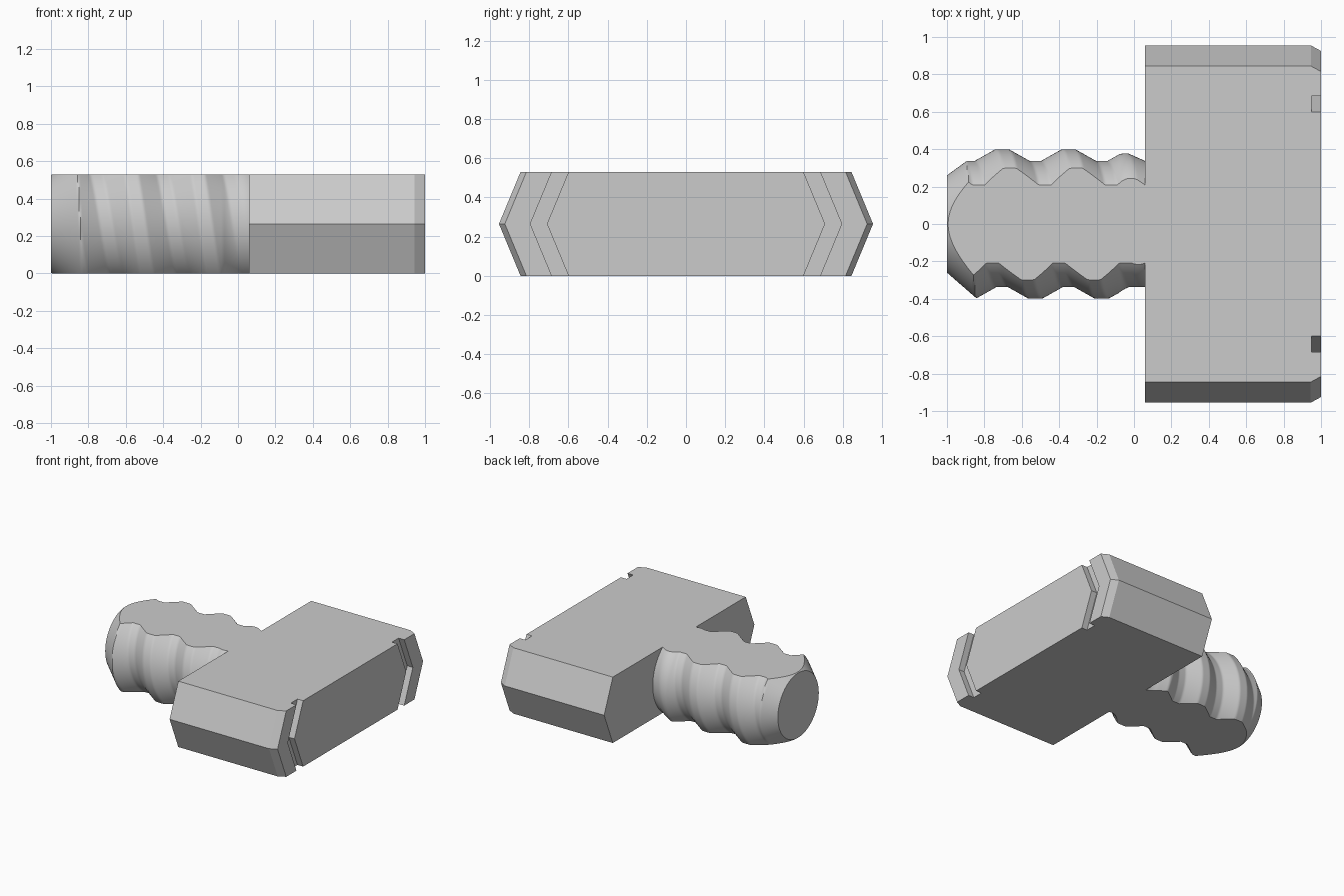
import bpy, bmesh, math

cube = bpy.data.objects.get("Cube")
if cube:
    bpy.data.objects.remove(cube, do_unlink=True)

HEIGHT = 0.53
MID = HEIGHT / 2

grey = bpy.data.materials.new("plain grey")
grey.use_nodes = True
colour = (0.6, 0.6, 0.6, 1)
grey.diffuse_color = colour
grey.node_tree.nodes["Principled BSDF"].inputs["Base Color"].default_value = colour


def finish(bm, name):
    bmesh.ops.recalc_face_normals(bm, faces=bm.faces)
    mesh = bpy.data.meshes.new(name)
    bm.to_mesh(mesh)
    bm.free()
    obj = bpy.data.objects.new(name, mesh)
    bpy.context.collection.objects.link(obj)
    mesh.materials.append(grey)
    return obj


def loft(bm, rings):
    """Join closed rings of points and cap both ends."""
    rows = [[bm.verts.new(p) for p in ring] for ring in rings]
    n = len(rows[0])
    for a, b in zip(rows, rows[1:]):
        for i in range(n):
            j = (i + 1) % n
            bm.faces.new((a[i], a[j], b[j], b[i]))
    bm.faces.new(rows[0])
    bm.faces.new(rows[-1])


# Head block: plan outline with two grooves, bulging outward at mid height
half = [(0.06, 0.845), (0.945, 0.845), (1, 0.815), (1, 0.685),
        (0.95, 0.685), (0.95, 0.60), (1, 0.60)]
outline = half + [(x, -y) for x, y in reversed(half)]
bm = bmesh.new()
loft(bm, [[(x, y + math.copysign(bulge, y), z) for x, y in outline]
          for z, bulge in ((0, 0), (MID, 0.11), (HEIGHT, 0))])
finish(bm, "head_block")


# Shank: helical ridges that fade at the head, with a tapered tip
PITCH, CREST, FLANK = 0.355, 0.07, 0.11


def shank_radius(x, turn):
    offset = (x + 0.705 - PITCH * turn + PITCH / 2) % PITCH - PITCH / 2
    ridge = min(1, max(0, 1 - (abs(offset) - CREST / 2) / FLANK))
    fade = min(1, max(0, (0.06 - x) / 0.14))
    cone = 0.26 + (0.8 - 0.07 * math.cos(math.tau * turn)) * (x + 1)
    return min(cone, 0.337 + 0.062 * ridge * fade)


SIDES, ROWS = 96, 120
rings = []
for r in range(ROWS + 1):
    x = -1 + 1.06 * r / ROWS
    ring = []
    for s in range(SIDES):
        turn = s / SIDES
        rad = shank_radius(x, turn)
        ring.append((x, rad * math.cos(math.tau * turn),
                     MID + rad * math.sin(math.tau * turn)))
    rings.append(ring)
bm = bmesh.new()
loft(bm, rings)

# Flats on the top and bottom of the shank
for z, side in ((0, -1), (HEIGHT, 1)):
    bmesh.ops.bisect_plane(bm, geom=bm.verts[:] + bm.edges[:] + bm.faces[:],
                           plane_co=(0, 0, z), plane_no=(0, 0, side), clear_outer=True)
    bmesh.ops.holes_fill(bm, edges=[e for e in bm.edges if e.is_boundary], sides=0)
shank = finish(bm, "threaded_shank")

bpy.ops.object.select_all(action="DESELECT")
shank.select_set(True)
bpy.context.view_layer.objects.active = shank
bpy.ops.object.shade_smooth_by_angle(angle=math.radians(35))
